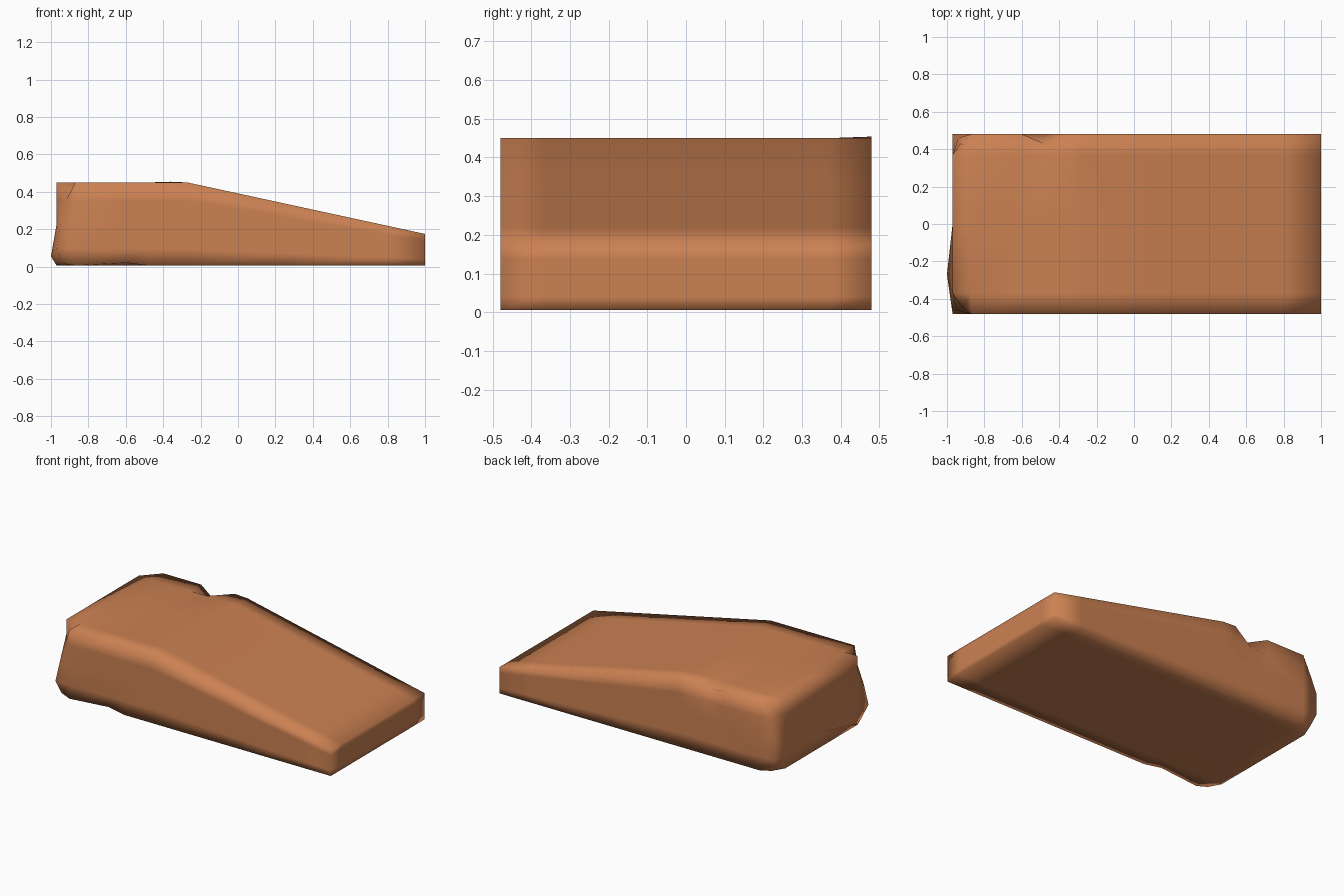
import bpy, bmesh
from mathutils import Vector

if "Cube" in bpy.data.objects:
    bpy.data.objects.remove(bpy.data.objects["Cube"])

# Stations along length, width and height of the wedge block
XS = [-0.97, -0.87, -0.6, -0.48, -0.36, -0.27, 0.25, 0.8, 1.0]
YS = [-0.48, -0.37, 0.0, 0.37, 0.48]
HS = [0.0, 0.2, 0.5, 0.78, 1.0]


def top(x):
    """Flat rear deck, then a straight slope down to the nose."""
    return 0.45 if x <= -0.27 else 0.45 - (x + 0.27) / 1.27 * 0.275


bm = bmesh.new()
grid = {}


def vert(i, j, k):
    if (i, j, k) not in grid:
        z = 0.006 + HS[k] * (top(XS[i]) - 0.006)
        grid[i, j, k] = bm.verts.new((XS[i], YS[j], z))
    return grid[i, j, k]


# Outer skin of the block
nx, ny, nz = len(XS) - 1, len(YS) - 1, len(HS) - 1
for i in range(nx):
    for j in range(ny):
        for k in (0, nz):
            bm.faces.new([vert(i, j, k), vert(i + 1, j, k), vert(i + 1, j + 1, k), vert(i, j + 1, k)])
    for k in range(nz):
        for j in (0, ny):
            bm.faces.new([vert(i, j, k), vert(i + 1, j, k), vert(i + 1, j, k + 1), vert(i, j, k + 1)])
for j in range(ny):
    for k in range(nz):
        for i in (0, nx):
            bm.faces.new([vert(i, j, k), vert(i, j + 1, k), vert(i, j + 1, k + 1), vert(i, j, k + 1)])

# Worn corners, the notch in the far edge and the low bulge at the tall end
dents = {
    (0, 0, nz): (0.07, 0.05, -0.06), (0, 0, 3): (0.05, 0.04, 0), (0, 0, 2): (0.02, 0.02, 0),
    (0, ny, nz): (0.05, -0.04, -0.05), (0, ny, 3): (0.03, -0.02, 0),
    (0, ny, 0): (0.03, -0.02, 0.01), (0, 0, 0): (0.03, 0.02, 0.01),
    (3, ny, nz): (0, -0.05, -0.04), (4, ny, nz): (0, 0, 0.004),
    (0, 1, 1): (-0.03, 0.1, -0.04), (2, 0, 0): (0, 0.01, 0.015),
}
for key, d in dents.items():
    grid[key].co += Vector(d)

bmesh.ops.recalc_face_normals(bm, faces=bm.faces)
for f in bm.faces:
    f.smooth = True
mesh = bpy.data.meshes.new("wedge_block")
bm.to_mesh(mesh)
bm.free()

clay = bpy.data.materials.new("warm clay brown")
clay.diffuse_color = (0.60, 0.22, 0.085, 1)
clay.use_nodes = True
clay.node_tree.nodes["Principled BSDF"].inputs["Base Color"].default_value = clay.diffuse_color
mesh.materials.append(clay)
block = bpy.data.objects.new("wedge_block", mesh)
bpy.context.collection.objects.link(block)
